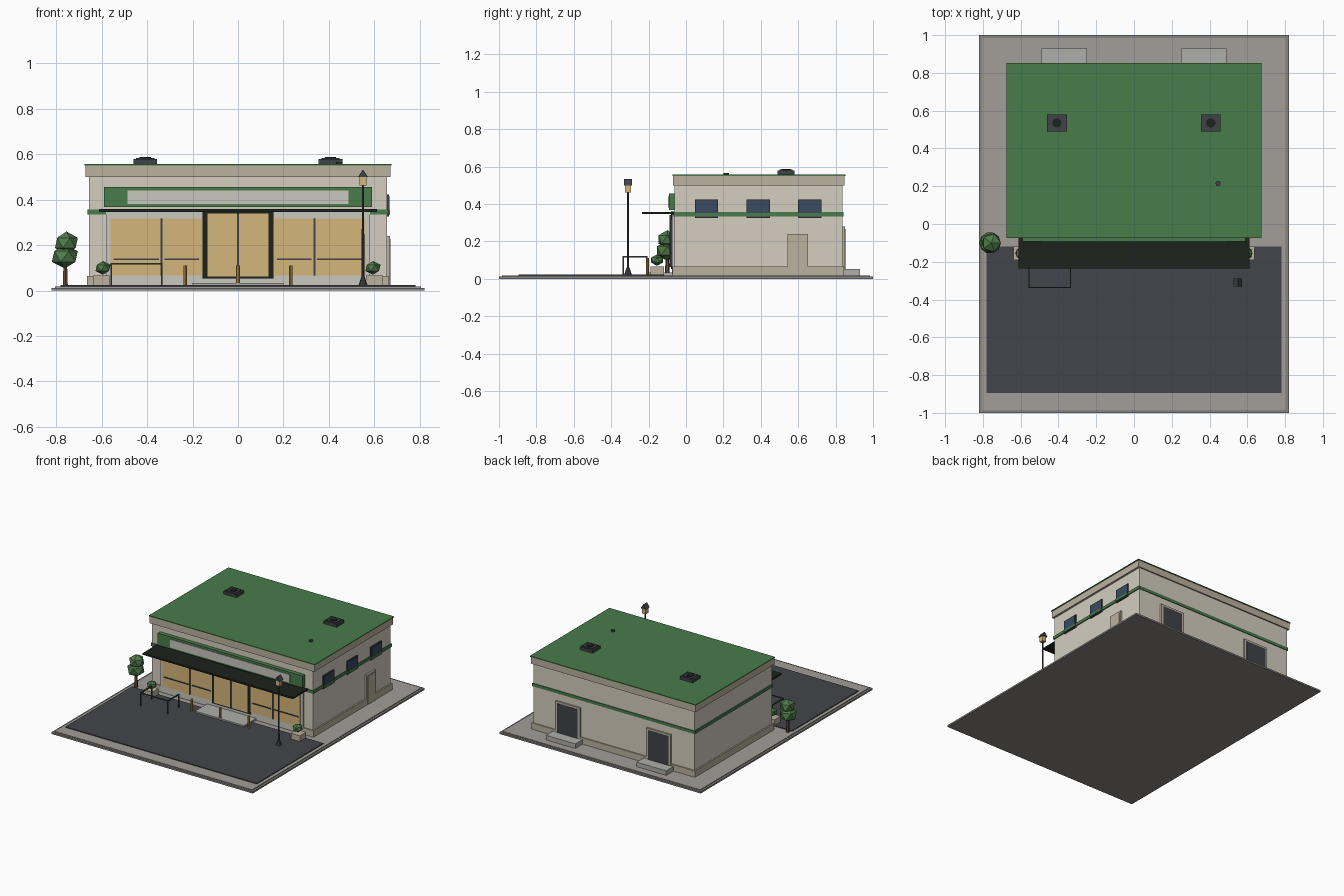
import bpy, math

MATS = {}
COLORS = {
    "pavement": (0.36, 0.34, 0.31), "kerb": (0.25, 0.24, 0.22), "asphalt": (0.055, 0.06, 0.07),
    "wall": (0.66, 0.62, 0.52), "trim": (0.50, 0.44, 0.34), "green": (0.065, 0.20, 0.07),
    "black": (0.012, 0.016, 0.012), "glow": (0.66, 0.47, 0.20), "panel": (0.58, 0.57, 0.52),
    "window": (0.04, 0.07, 0.12), "metal": (0.05, 0.055, 0.065), "concrete": (0.42, 0.42, 0.40),
    "orange": (0.50, 0.30, 0.06), "leaf": (0.08, 0.20, 0.07), "bark": (0.14, 0.07, 0.04),
}


def paint(ob, name, color):
    if color not in MATS:
        MATS[color] = bpy.data.materials.new(color)
        MATS[color].diffuse_color = (*COLORS[color], 1)
    ob.name = name
    ob.data.materials.append(MATS[color])
    return ob


def box(name, x0, x1, y0, y1, z0, z1, color):
    bpy.ops.mesh.primitive_cube_add(size=1, location=((x0 + x1) / 2, (y0 + y1) / 2, (z0 + z1) / 2))
    ob = bpy.context.object
    ob.scale = (x1 - x0, y1 - y0, z1 - z0)
    bpy.ops.object.transform_apply(location=False, rotation=False, scale=True)
    return paint(ob, name, color)


def cone(name, x, y, z0, z1, r0, r1, color, sides=8):
    bpy.ops.mesh.primitive_cone_add(vertices=sides, radius1=r0, radius2=r1, depth=z1 - z0,
                                    location=(x, y, (z0 + z1) / 2))
    return paint(bpy.context.object, name, color)


def foliage(name, x, y, z, r, rz, color="leaf"):
    bpy.ops.mesh.primitive_ico_sphere_add(subdivisions=1, radius=1, location=(x, y, z))
    ob = bpy.context.object
    ob.scale = (r, r, rz)
    return paint(ob, name, color)


# Ground
box("base_slab", -0.82, 0.82, -1, 1, 0, 0.012, "kerb")
box("pavement", -0.805, 0.805, -0.985, 0.985, 0.012, 0.018, "pavement")
box("parking_asphalt", -0.78, 0.78, -0.895, -0.12, 0.018, 0.024, "asphalt")
box("entrance_slab", -0.2, 0.2, -0.215, -0.07, 0.018, 0.034, "concrete")

# Building shell
box("walls", -0.655, 0.655, -0.062, 0.838, 0.018, 0.505, "wall")
box("plinth", -0.665, 0.665, -0.072, 0.846, 0.018, 0.065, "trim")
box("parapet", -0.67, 0.67, -0.07, 0.848, 0.5, 0.55, "trim")
box("roof_sheet", -0.675, 0.675, -0.073, 0.852, 0.55, 0.557, "green")
box("green_band", -0.662, 0.662, -0.068, 0.843, 0.334, 0.356, "green")

# Storefront
box("storefront_frame", -0.58, 0.58, -0.074, -0.05, 0.025, 0.345, "panel")
box("storefront_glass", -0.56, 0.56, -0.077, -0.06, 0.067, 0.318, "glow")
box("door_frame", -0.157, 0.157, -0.081, -0.05, 0.053, 0.36, "black")
box("door_glass", -0.135, 0.135, -0.084, -0.06, 0.062, 0.34, "glow")
box("door_divider", -0.004, 0.004, -0.088, -0.06, 0.062, 0.34, "metal")
for s in (-1, 1):
    side = "left" if s < 0 else "right"
    box("mullion_" + side, s * 0.337 - 0.004, s * 0.337 + 0.004, -0.082, -0.06, 0.067, 0.318, "metal")
    for i, cx in enumerate((0.247, 0.448)):
        h = 0.076 if i == 0 else 0.1
        box(f"glass_rail_{side}_{i}", s * cx - h, s * cx + h, -0.082, -0.06, 0.135, 0.142, "metal")

# Sign board and canopy
box("sign_board", -0.59, 0.59, -0.092, -0.06, 0.368, 0.456, "green")
box("sign_panel", -0.487, 0.487, -0.096, -0.06, 0.38, 0.44, "panel")
box("canopy", -0.612, 0.612, -0.235, -0.06, 0.346, 0.358, "black")

# Right side: windows and door
for i, y in enumerate((0.11, 0.386, 0.662)):
    box(f"side_window_frame_{i}", 0.65, 0.664, y - 0.062, y + 0.062, 0.326, 0.423, "metal")
    box(f"side_window_{i}", 0.65, 0.666, y - 0.056, y + 0.056, 0.332, 0.417, "window")
    box(f"side_window_sill_{i}", 0.65, 0.668, y - 0.062, y + 0.062, 0.334, 0.352, "green")
box("side_door_frame", 0.65, 0.668, 0.543, 0.652, 0.02, 0.24, "trim")
box("side_door", 0.65, 0.670, 0.555, 0.640, 0.02, 0.228, "trim")

# Back doors and steps
for i, x in enumerate((-0.37, 0.37)):
    box(f"back_door_frame_{i}", x - 0.1, x + 0.1, 0.83, 0.85, 0.02, 0.28, "trim")
    box(f"back_door_{i}", x - 0.083, x + 0.083, 0.83, 0.853, 0.05, 0.265, "metal")
    box(f"back_step_{i}", x - 0.12, x + 0.12, 0.84, 0.93, 0.018, 0.052, "concrete")

# Roof equipment
for i, x in enumerate((-0.408, 0.407)):
    box(f"roof_unit_{i}", x - 0.052, x + 0.052, 0.49, 0.58, 0.555, 0.579, "metal")
    box(f"roof_unit_lid_{i}", x - 0.04, x + 0.04, 0.501, 0.569, 0.579, 0.584, "metal")
    cone(f"roof_unit_fan_{i}", x, 0.535, 0.583, 0.588, 0.025, 0.025, "black", 12)
cone("roof_vent", 0.445, 0.215, 0.555, 0.566, 0.014, 0.014, "metal")

# Bollards
for i, x in enumerate((-0.232, 0, 0.232)):
    cone(f"bollard_{i}", x, -0.205, 0.018, 0.111, 0.008, 0.008, "orange")

# Cart rail
X0, X1, Y0, Y1, T = -0.557, -0.336, -0.336, -0.21, 0.0035
for i, x in enumerate((X0, X1)):
    for j, y in enumerate((Y0, Y1)):
        box(f"cart_rail_leg_{i}{j}", x - T, x + T, y - T, y + T, 0.018, 0.122, "metal")
    box(f"cart_rail_side_{i}", x - T, x + T, Y0, Y1, 0.115, 0.122, "metal")
box("cart_rail_front", X0, X1, Y0 - T, Y0 + T, 0.115, 0.122, "metal")

# Lamp post
LX, LY = 0.55, -0.31
cone("lamp_base", LX, LY, 0.02, 0.06, 0.021, 0.008, "metal")
cone("lamp_post", LX, LY, 0.05, 0.47, 0.006, 0.005, "metal")
box("lamp_light", LX - 0.016, LX + 0.016, LY - 0.016, LY + 0.016, 0.462, 0.502, "glow")
mesh = bpy.data.meshes.new("lamp_cap")
a, z0, z1 = 0.022, 0.5, 0.533
mesh.from_pydata([(LX + dx, LY + dy, z) for dy in (-a, a) for dx, z in ((-a, z0), (a, z0), (0, z1))], [],
                 [(0, 1, 2), (5, 4, 3), (0, 3, 4, 1), (1, 4, 5, 2), (2, 5, 3, 0)])
cap = bpy.data.objects.new("lamp_cap", mesh)
bpy.context.collection.objects.link(cap)
paint(cap, "lamp_cap", "metal")

# Planters
for i, s in enumerate((-1, 1)):
    x = s * 0.6
    box(f"planter_{i}", x - 0.037, x + 0.037, -0.19, -0.118, 0.018, 0.066, "trim")
    foliage(f"planter_bush_{i}", s * 0.594, -0.155, 0.1, 0.037, 0.03)

# Tree
cone("tree_trunk", -0.76, -0.1, 0.018, 0.12, 0.013, 0.009, "bark", 6)
foliage("tree_lower_crown", -0.762, -0.1, 0.15, 0.064, 0.053)
foliage("tree_upper_crown", -0.755, -0.1, 0.21, 0.056, 0.05)
